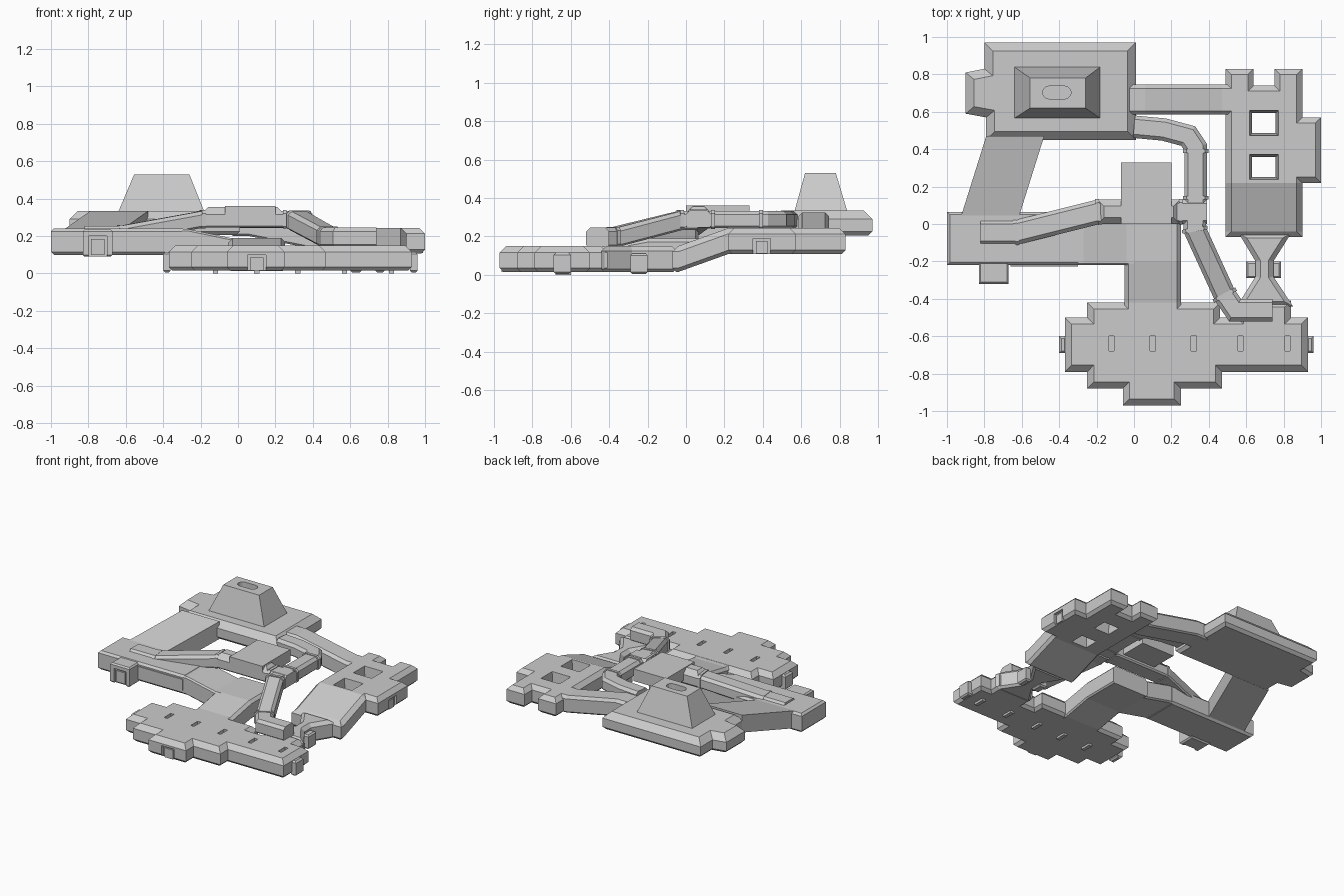
import bpy, bmesh, math
from mathutils import Vector

if "Cube" in bpy.data.objects:
    bpy.data.objects.remove(bpy.data.objects["Cube"], do_unlink=True)

grey = bpy.data.materials.new("plain grey")
grey.use_nodes = True
grey.diffuse_color = (0.6, 0.6, 0.6, 1)
grey.node_tree.nodes["Principled BSDF"].inputs["Base Color"].default_value = (0.6, 0.6, 0.6, 1)


def finish(name, bm):
    bmesh.ops.recalc_face_normals(bm, faces=bm.faces)
    mesh = bpy.data.meshes.new(name)
    bm.to_mesh(mesh)
    bm.free()
    mesh.materials.append(grey)
    ob = bpy.data.objects.new(name, mesh)
    bpy.context.collection.objects.link(ob)
    return ob


def loft(name, rings):
    """Closed solid through a list of equal-length point rings."""
    bm = bmesh.new()
    vs = [[bm.verts.new(p) for p in ring] for ring in rings]
    n = len(vs[0])
    for a, b in zip(vs, vs[1:]):
        for i in range(n):
            j = (i + 1) % n
            bm.faces.new((a[i], a[j], b[j], b[i]))
    bm.faces.new(vs[0])
    bm.faces.new(vs[-1])
    return finish(name, bm)


def inset(outline, d):
    """Mitred inward offset of a counter-clockwise outline."""
    out = []
    pts = [Vector(p) for p in outline]
    for i, p in enumerate(pts):
        a = (p - pts[i - 1]).normalized()
        b = (pts[(i + 1) % len(pts)] - p).normalized()
        na, nb = Vector((-a.y, a.x)), Vector((-b.y, b.x))
        out.append(p + (na + nb) * d / (1 + na.dot(nb)))
    return out


def room(name, outline, z0, z1, top=0.03, low=0.015):
    """Room shell with chamfered roof and floor edges."""
    spec = ((low, z0), (0, z0 + low), (0, z1 - top), (top, z1))
    return loft(name, [[(p.x, p.y, z) for p in inset(outline, d)] for d, z in spec])


def rect(x0, x1, y0, y1):
    return [(x0, y0), (x1, y0), (x1, y1), (x0, y1)]


def box(name, x0, x1, y0, y1, z0, z1, taper=0.0):
    a, b = rect(x0, x1, y0, y1), inset(rect(x0, x1, y0, y1), taper)
    return loft(name, [[(x, y, z0) for x, y in a], [(x, y, z1) for x, y in b]])


def tube(name, path, width, height, top=0.02, low=0.01):
    """Chamfered duct swept along a path (path height is its roof), mitred at bends."""
    w = width / 2
    section = [(-w + low, -height), (w - low, -height), (w, low - height), (w, -top),
               (w - top, 0), (top - w, 0), (-w, -top), (-w, low - height)]
    pts = [Vector(p) for p in path]
    rings = []
    for i, p in enumerate(pts):
        a = (p - pts[max(i - 1, 0)]).xy
        b = (pts[min(i + 1, len(pts) - 1)] - p).xy
        a, b = (a if a.length else b).normalized(), (b if b.length else a).normalized()
        na, nb = Vector((a.y, -a.x)), Vector((b.y, -b.x))
        side = (na + nb) / (1 + na.dot(nb))
        rings.append([(p.x + side.x * s, p.y + side.y * s, p.z + t) for s, t in section])
    return loft(name, rings)


def cut(target, cutters):
    for c in cutters:
        m = target.modifiers.new("cut", "BOOLEAN")
        m.object, m.operation, m.solver = c, "DIFFERENCE", "EXACT"
    dg = bpy.context.evaluated_depsgraph_get()
    mesh = bpy.data.meshes.new_from_object(target.evaluated_get(dg))
    target.modifiers.clear()
    target.data = mesh
    for c in cutters:
        bpy.data.objects.remove(c, do_unlink=True)


# Front hall with stepped outline
hall = room("front_hall", [
    (-0.37, -0.79), (-0.25, -0.79), (-0.25, -0.88), (-0.06, -0.88), (-0.06, -0.97),
    (0.25, -0.97), (0.25, -0.88), (0.47, -0.88), (0.47, -0.79), (0.93, -0.79),
    (0.93, -0.50), (0.84, -0.50), (0.84, -0.41), (0.55, -0.41), (0.55, -0.50), (0.46, -0.50),
    (0.46, -0.42), (-0.25, -0.42), (-0.25, -0.50), (-0.37, -0.50)], 0.015, 0.15, 0.035, 0.02)
slots = (-0.12, 0.10, 0.32, 0.57, 0.82)
cut(hall, [box("slot_cutter", x - 0.014, x + 0.014, -0.68, -0.60, 0.12, 0.2) for x in slots]
    + [box("door_cutter", 0.05, 0.15, -1.0, -0.95, 0.0, 0.10)])
for x in slots:
    box("floor_strip", x - 0.014, x + 0.014, -0.68, -0.60, 0.0, 0.02)
box("front_door", 0.065, 0.135, -0.96, -0.94, 0.015, 0.085)
for x0, x1 in ((-0.40, -0.36), (0.92, 0.96)):
    room("hall_end_door", rect(x0, x1, -0.69, -0.60), 0.005, 0.115, 0.012, 0.01)

# Narrow neck between front hall and right hall
room("neck", [(0.55, -0.44), (0.85, -0.44), (0.745, -0.28), (0.745, -0.20), (0.84, -0.05),
              (0.56, -0.05), (0.65, -0.20), (0.65, -0.28)], 0.015, 0.15, 0.025)
for x0, x1 in ((0.60, 0.66), (0.735, 0.785)):
    room("neck_door", rect(x0, x1, -0.29, -0.20), 0.005, 0.11, 0.01, 0.01)

# Right hall: ramp, then level floor with two light wells
right_hall = room("right_hall", [
    (0.49, -0.07), (0.90, -0.07), (0.90, 0.22), (1.0, 0.22), (1.0, 0.57), (0.90, 0.57),
    (0.90, 0.83), (0.75, 0.83), (0.75, 0.74), (0.64, 0.74), (0.64, 0.83), (0.49, 0.83)],
    0.015, 0.15, 0.03, 0.02)
bm = bmesh.new()
bm.from_mesh(right_hall.data)
for y in (-0.04, 0.22):
    bmesh.ops.bisect_plane(bm, geom=bm.verts[:] + bm.edges[:] + bm.faces[:],
                           plane_co=(0, y, 0), plane_no=(0, 1, 0))
for v in bm.verts:
    v.co.z += 0.093 * min(max((v.co.y + 0.04) / 0.26, 0), 1)
bm.to_mesh(right_hall.data)
bm.free()
cut(right_hall, [box("well_cutter", 0.635, 0.755, y + 0.02, y + 0.12, 0.08, 0.28, -0.02)
                 for y in (0.235, 0.47)]
    + [box("door_cutter", 0.98, 1.02, 0.35, 0.44, 0.09, 0.19)])
box("right_door", 0.97, 0.99, 0.365, 0.425, 0.11, 0.175)

# Back hall with its tapered tower
room("back_hall", [(-0.79, 0.45), (0.01, 0.45), (0.01, 0.97), (-0.80, 0.97), (-0.80, 0.83),
                   (-0.90, 0.81), (-0.90, 0.59), (-0.79, 0.57)], 0.205, 0.335, 0.045, 0.02)
tower = box("tower", -0.64, -0.18, 0.565, 0.84, 0.33, 0.53, 0.0)
for v in tower.data.vertices:
    if v.co.z > 0.5:
        v.co.x = -0.555 if v.co.x < -0.4 else -0.26
        v.co.y = 0.62 if v.co.y < 0.7 else 0.78
pill = [(cx + 0.034 * math.cos(a), 0.703 + 0.034 * math.sin(a))
        for cx, start in ((-0.37, -90), (-0.455, 90))
        for a in [math.radians(start + 30 * k) for k in range(7)]]
cut(tower, [loft("slot_cutter", [[(x, y, z) for x, y in pill] for z in (0.49, 0.6)])])

# Corridors sloping away from the back hall
tube("back_corridor", [(-0.03, 0.665, 0.325), (0.06, 0.665, 0.325), (0.47, 0.665, 0.243),
                       (0.53, 0.665, 0.243)], 0.16, 0.125, 0.02)
loft("left_ramp", [[(x, y, z) for x, z in ((x0, z0 - 0.13), (x0 + 0.31, z0 - 0.13),
                                           (x0 + 0.31, z0), (x0, z0))]
                   for x0, y, z0 in ((-0.79, 0.47, 0.334), (-0.925, 0.04, 0.239))])

# Left hall with its porch, and the wing that drops to the landing
left_hall = room("left_hall", rect(-1.0, -0.28, -0.22, 0.065), 0.10, 0.24, 0.015, 0.015)
porch = room("left_porch", rect(-0.83, -0.67, -0.32, -0.19), 0.09, 0.235, 0.01, 0.01)
cut(porch, [box("door_cutter", -0.80, -0.70, -0.35, -0.30, 0.08, 0.20)])
box("porch_door", -0.785, -0.715, -0.31, -0.29, 0.10, 0.185)
box("left_hall_panel", -0.66, -0.30, -0.227, -0.21, 0.13, 0.215)
tube("left_wing", [(-0.30, -0.08, 0.238), (-0.27, -0.08, 0.238), (-0.04, -0.08, 0.19),
                   (0.0, -0.08, 0.19)], 0.28, 0.135, 0.01)
tube("front_corridor", [(0.10, -0.46, 0.149), (0.10, -0.42, 0.149), (0.10, -0.20, 0.19),
                        (0.10, 0.08, 0.19)], 0.30, 0.135, 0.02)

# Raised junction and roof block
box("roof_block", -0.07, 0.20, 0.0, 0.33, 0.27, 0.36)
box("junction_roof", -0.19, 0.24, 0.005, 0.125, 0.325, 0.355, 0.03)

# Ducts
tube("left_duct", [(-0.82, -0.045, 0.255), (-0.63, -0.045, 0.255), (-0.19, 0.065, 0.335),
                   (0.39, 0.065, 0.335)], 0.13, 0.09)
tube("back_duct", [(0.33, 0.0, 0.333), (0.33, 0.41, 0.333), (0.29, 0.47, 0.333),
                   (0.16, 0.505, 0.333), (0.0, 0.52, 0.333)], 0.12, 0.09)
tube("front_duct", [(0.325, 0.06, 0.333), (0.325, -0.03, 0.333), (0.485, -0.38, 0.245),
                    (0.54, -0.46, 0.245), (0.74, -0.46, 0.245)], 0.12, 0.10)
for x, y, z, angle in ((-0.63, -0.045, 0.258, 7), (-0.19, 0.065, 0.34, 7), (0.25, 0.065, 0.34, 0),
                       (0.33, 0.14, 0.338, 90), (0.33, 0.39, 0.338, 90),
                       (0.325, -0.03, 0.338, -80), (0.485, -0.38, 0.25, -62)):
    d = Vector((math.cos(math.radians(angle)), math.sin(math.radians(angle)), 0)) * 0.01
    p = Vector((x, y, z))
    tube("duct_collar", [p - d, p + d], 0.138, 0.10)
